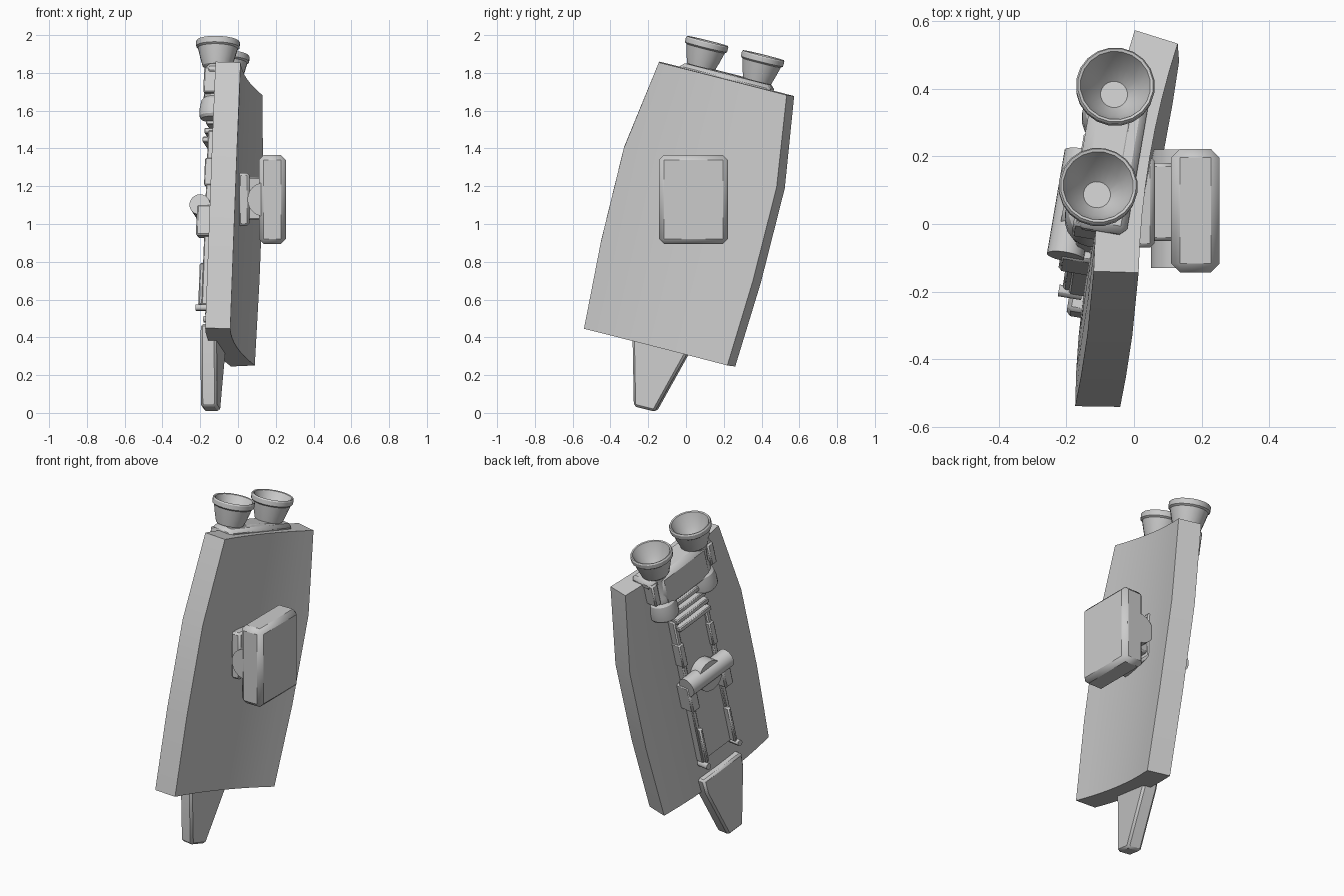
import bpy, bmesh, math
from mathutils import Matrix, Vector

cube = bpy.data.objects.get("Cube")
if cube:
    bpy.data.objects.remove(cube)

grey = bpy.data.materials.new("light_grey")
grey.use_nodes = True
TONE = (0.6, 0.6, 0.6, 1)
grey.diffuse_color = TONE
grey.node_tree.nodes["Principled BSDF"].inputs["Base Color"].default_value = TONE

# Tilted frame of the shield: x is its outward normal, y runs across, z runs along
rad = math.radians
FRAME = (Matrix.Translation((0.02, 0.021, 1.056)) @ Matrix.Rotation(rad(-14), 4, 'X')
         @ Matrix.Rotation(rad(2.1), 4, 'Y') @ Matrix.Rotation(rad(-9.4), 4, 'Z'))
UPRIGHT = Matrix.Identity(4)
BACK = -0.133


def finish(name, bm, frame=FRAME, bevel=0, segments=1):
    bmesh.ops.recalc_face_normals(bm, faces=bm.faces)
    mesh = bpy.data.meshes.new(name)
    bm.to_mesh(mesh)
    bm.free()
    mesh.materials.append(grey)
    obj = bpy.data.objects.new(name, mesh)
    bpy.context.collection.objects.link(obj)
    obj.matrix_world = frame
    if bevel:
        mod = obj.modifiers.new("Bevel", 'BEVEL')
        mod.width, mod.segments = bevel, segments
    bpy.ops.object.select_all(action='DESELECT')
    obj.select_set(True)
    bpy.context.view_layer.objects.active = obj
    bpy.ops.object.shade_smooth_by_angle(angle=rad(30))
    return obj


def box(name, x, y, z, frame=FRAME, bevel=0, segments=1):
    bm = bmesh.new()
    bmesh.ops.create_cube(bm, size=1)
    for v in bm.verts:
        v.co = [(lo + hi) / 2 + c * (hi - lo) for c, (lo, hi) in zip(v.co, (x, y, z))]
    return finish(name, bm, frame, bevel, segments)


def prism(name, outline, x, bevel=0):
    """Extrude a y-z outline through the x range."""
    bm = bmesh.new()
    face = bm.faces.new([bm.verts.new((x[0], y, z)) for y, z in outline])
    out = bmesh.ops.extrude_face_region(bm, geom=[face])
    for v in out["geom"]:
        if isinstance(v, bmesh.types.BMVert):
            v.co.x = x[1]
    return finish(name, bm, bevel=bevel)


def lathe(name, profile, x, y, steps=20):
    """Spin a radius-height profile around the long axis."""
    bm = bmesh.new()
    verts = [bm.verts.new((r, 0, z)) for r, z in profile]
    edges = [bm.edges.new(pair) for pair in zip(verts, verts[1:])]
    bmesh.ops.spin(bm, geom=verts + edges, cent=(0, 0, 0), axis=(0, 0, 1),
                   angle=math.tau, steps=steps)
    bmesh.ops.remove_doubles(bm, verts=bm.verts, dist=0.0005)
    bmesh.ops.translate(bm, verts=bm.verts, vec=(x, y, 0))
    return finish(name, bm)


def cylinder(name, radius, length, centre, axis, frame=FRAME, sides=24):
    bm = bmesh.new()
    turn = Vector((0, 0, 1)).rotation_difference(Vector(axis)).to_matrix().to_4x4()
    bmesh.ops.create_cone(bm, cap_ends=True, segments=sides, radius1=radius, radius2=radius,
                          depth=length, matrix=Matrix.Translation(centre) @ turn)
    return finish(name, bm, frame)


# Shield: a slab curved across its width, widest at the middle
ROWS = [(-0.73, 0.397), (-0.265, 0.421), (0.25, 0.423), (0.735, 0.354)]
RADIUS, COLUMNS = 2.54, 8
bm = bmesh.new()
layers = []
for depth in (0, -BACK):
    grid = []
    for z, half in ROWS:
        row = []
        for i in range(COLUMNS + 1):
            a = math.asin(half / RADIUS) * (2 * i / COLUMNS - 1)
            r = RADIUS + depth
            row.append(bm.verts.new((RADIUS - r * math.cos(a), r * math.sin(a), z)))
        grid.append(row)
    for lower, upper in zip(grid, grid[1:]):
        for i in range(COLUMNS):
            bm.faces.new((lower[i], lower[i + 1], upper[i + 1], upper[i]))
    layers.append(grid)


def border(grid):
    left = [r[0] for r in grid[1:-1]]
    right = [r[-1] for r in grid[1:-1]]
    return grid[0] + right + grid[-1][::-1] + left[::-1]


outer, inner = border(layers[0]), border(layers[1])
for i in range(len(outer)):
    j = (i + 1) % len(outer)
    bm.faces.new((outer[i], outer[j], inner[j], inner[i]))
finish("shield", bm)

# Pod on the outer face with its mount and pivot
box("pod", (0.11, 0.253), (-0.143, 0.222), (0.895, 1.365), UPRIGHT, 0.026)
box("pod_mount_base", (0.0, 0.06), (-0.07, 0.2), (0.99, 1.27), UPRIGHT, 0.012)
box("pod_mount", (0.04, 0.12), (-0.05, 0.18), (1.02, 1.25), UPRIGHT, 0.01)
cylinder("pod_pivot", 0.09, 0.35, (0.14, 0.045, 1.13), (0, 1, 0), UPRIGHT)

# Thruster housing and base at the top
box("thruster_housing", (-0.2, -0.05), (-0.19, 0.19), (0.54, 0.765), bevel=0.03)
box("thruster_base", (-0.18, -0.03), (-0.25, 0.25), (0.7, 0.762), bevel=0.02)

NOZZLE = [(0, 0.79), (0.04, 0.79), (0.075, 0.83), (0.104, 0.9), (0.112, 0.903), (0.117, 0.895),
          (0.116, 0.87), (0.106, 0.862), (0.092, 0.81), (0.078, 0.765), (0.06, 0.75),
          (0.055, 0.64), (0.062, 0.62), (0.062, 0.59), (0.076, 0.575), (0.085, 0.53),
          (0.085, 0.49), (0.075, 0.475), (0, 0.475)]

# Paired parts on the back, mirrored across the centre line
for side, s in (("left", 1), ("right", -1)):
    def across(a, b):
        return tuple(sorted((s * a, s * b)))

    lathe(side + "_nozzle", NOZZLE, -0.135, s * 0.155)
    box(side + "_nozzle_bracket", (-0.19, -0.1), across(0.2, 0.245), (0.6, 0.74), bevel=0.008)
    box(side + "_rail", (-0.175, -0.11), across(0.105, 0.135), (-0.53, 0.42), bevel=0.006)
    box(side + "_lower_rail_cover", (-0.195, -0.12), across(0.1, 0.125), (-0.53, -0.3), bevel=0.008)
    box(side + "_upper_rail_cover", (-0.185, -0.12), across(0.1, 0.14), (0.12, 0.27), bevel=0.006)
    box(side + "_handle_block", (-0.215, -0.11), across(0.1, 0.165), (-0.16, 0.01), bevel=0.01)
    cylinder(side + "_knob", 0.018, 0.07, (-0.17, s * 0.125, -0.545), (1, 0, 0), sides=12)

# Back panel, vents and grip
box("back_panel", (-0.158, -0.11), (-0.11, 0.11), (-0.53, 0.42), bevel=0.005)
for i in range(4):
    z = 0.36 + i * 0.048
    box("vent_slat", (-0.205 + 0.008 * i, -0.11), (-0.125, 0.125), (z, z + 0.03), bevel=0.005)
cylinder("grip", 0.055, 0.32, (-0.2, 0, 0.01), (0, 1, 0))
cylinder("grip_disc", 0.09, 0.11, (-0.175, 0, 0), (1, 0, 0))

# Tapered fin at the bottom
prism("fin", [(-0.058, -1.067), (0.058, -1.067), (0.15, -0.73), (0.155, -0.64),
              (-0.155, -0.64), (-0.15, -0.73)], (-0.172, -0.085), 0.012)
